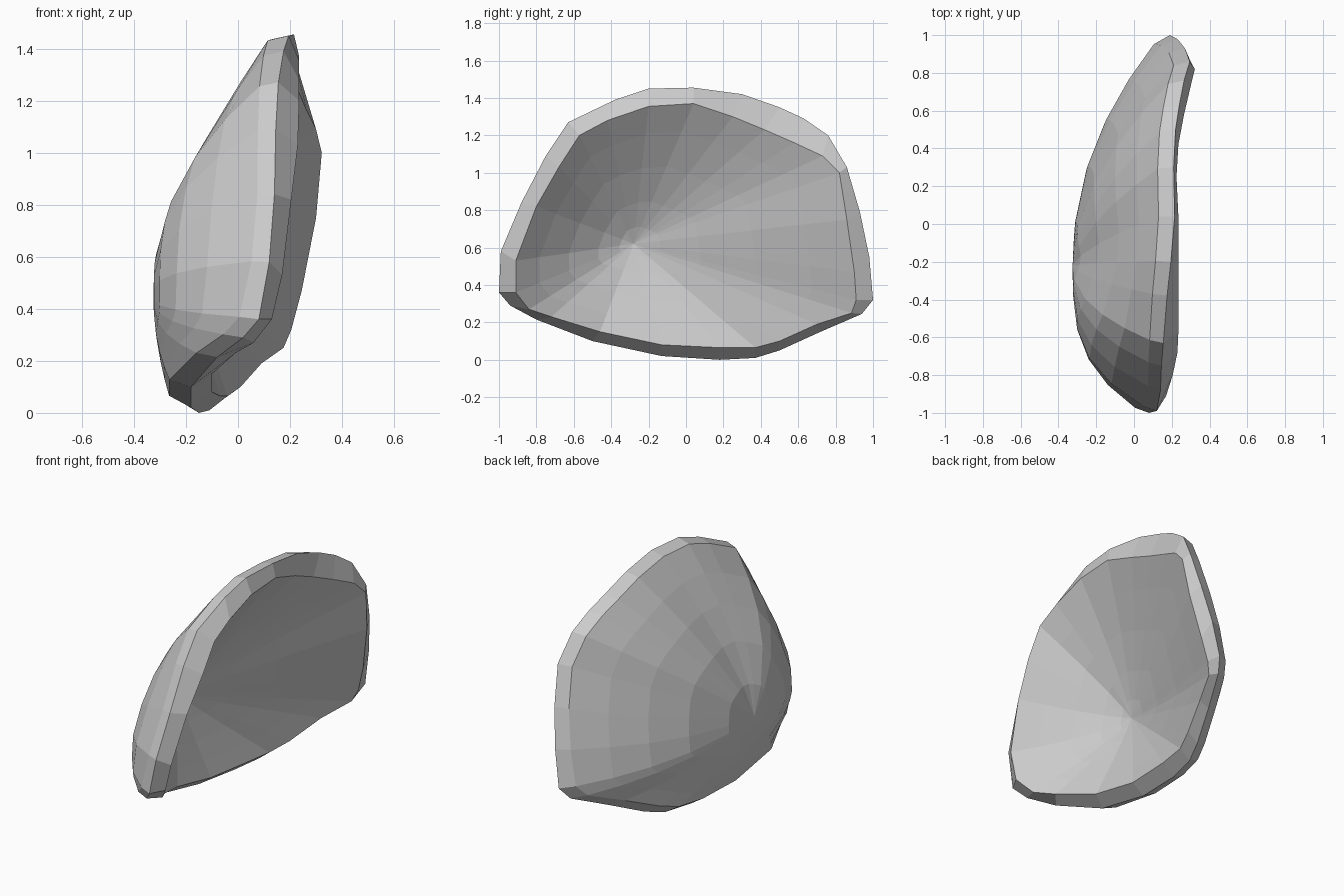
import bpy, bmesh, math

if "Cube" in bpy.data.objects:
    bpy.data.objects.remove(bpy.data.objects["Cube"])

# Rim crest as (y, z, x), clockwise from the front tip
CREST = [
    (-1.0, .36, .08), (-.99, .58, .12), (-.88, .84, .14), (-.75, 1.09, .145),
    (-.63, 1.27, .155), (-.38, 1.39, .175), (-.2, 1.45, .195), (.04, 1.455, .215),
    (.3, 1.42, .21), (.5, 1.35, .22), (.63, 1.29, .24), (.76, 1.2, .265),
    (.86, 1.03, .295), (.93, .79, .27), (.98, .55, .23), (1.0, .32, .19),
    (.94, .245, .15), (.72, .15, .04), (.5, .05, -.06), (.37, .01, -.11),
    (.18, 0, -.15), (-.13, .02, -.18), (-.5, .1, -.18), (-.8, .215, -.08),
    (-.94, .29, .02)]

# Inner edge of the rim, matching the crest point by point
INNER_EDGE = [
    (-.91, .36, .13), (-.91, .53, .17), (-.8, .82, .205), (-.68, 1.03, .23),
    (-.57, 1.2, .235), (-.42, 1.28, .235), (-.2, 1.355, .235), (.04, 1.37, .235),
    (.25, 1.3, .225), (.42, 1.23, .235), (.58, 1.16, .265), (.73, 1.09, .3),
    (.82, 1.0, .322), (.86, .75, .3), (.9, .47, .245), (.91, .32, .205),
    (.885, .25, .175), (.7, .19, .09), (.5, .1, .01), (.37, .065, -.04),
    (.18, .065, -.07), (-.13, .08, -.1), (-.46, .15, -.1), (-.72, .23, -.01),
    (-.84, .27, .06)]
MID = (0, .7)               # centre of the outline in y, z
OUTER = (-.325, -.22, .45)  # deepest point of the outer dome
INNER = (-.215, -.28, .62)  # deepest point of the hollow


def facing(y, z):
    """How far a rim point lies towards the front, the back and the bottom."""
    dy, dz = y - MID[0], (z - MID[1]) * 1.35
    r = math.hypot(dy, dz)
    return max(0, -dy / r), max(0, dy / r), max(0, -dz / r)


def bowl_ring(edge, pole, t, power, front_power, back_power, low_power):
    """One ring between an edge loop and the pole; powers set the fullness."""
    ring = []
    for (x, y, z), (cy, cz, _) in zip(edge, CREST):
        front, back, low = facing(cy, cz)
        p = power + front_power * front ** 2 + back_power * back + low_power * low
        f = 1 - (1 - t) ** p
        ring.append((x + (pole[0] - x) * f, y + (pole[1] - y) * t,
                     z + (pole[2] - z) * t))
    return ring


# Rim loops: outer edge, crest, inner edge
crest = [(x, y, z) for y, z, x in CREST]
inner_edge = [(x, y, z) for y, z, x in INNER_EDGE]
outer_edge = []
for y, z, x in CREST:
    front, back, low = facing(y, z)
    s = .975 - .05 * low * (1 - front)
    outer_edge.append((x - .085 + .02 * front * (1 - low), y * s,
                       MID[1] + (z - MID[1]) * s))

# Rings from the outer dome, over the rim, into the hollow
rings = [bowl_ring(outer_edge, OUTER, t, 1.45, 2.0, .55, .4)
         for t in (.8, .55, .34, .16)]
rings += [outer_edge, crest, inner_edge]
rings += [bowl_ring(inner_edge, INNER, t, 1.15, .3, 0, 0)
          for t in (.2, .45, .7, .88)]

bm = bmesh.new()
loops = [[bm.verts.new(p) for p in ring] for ring in rings]
n = len(CREST)
for a, b in zip(loops, loops[1:]):
    for i in range(n):
        j = (i + 1) % n
        bm.faces.new((a[i], a[j], b[j], b[i]))
for loop, pole in ((loops[0], OUTER), (loops[-1], INNER)):
    tip = bm.verts.new(pole)
    for i in range(n):
        bm.faces.new((loop[i], loop[(i + 1) % n], tip))
bmesh.ops.recalc_face_normals(bm, faces=bm.faces)

mesh = bpy.data.meshes.new("curved_shell")
bm.to_mesh(mesh)
bm.free()
shell = bpy.data.objects.new("curved_shell", mesh)
bpy.context.collection.objects.link(shell)

grey = bpy.data.materials.new("light_grey")
grey.diffuse_color = (.6, .6, .6, 1)
grey.use_nodes = True
grey.node_tree.nodes["Principled BSDF"].inputs["Base Color"].default_value = grey.diffuse_color
mesh.materials.append(grey)
